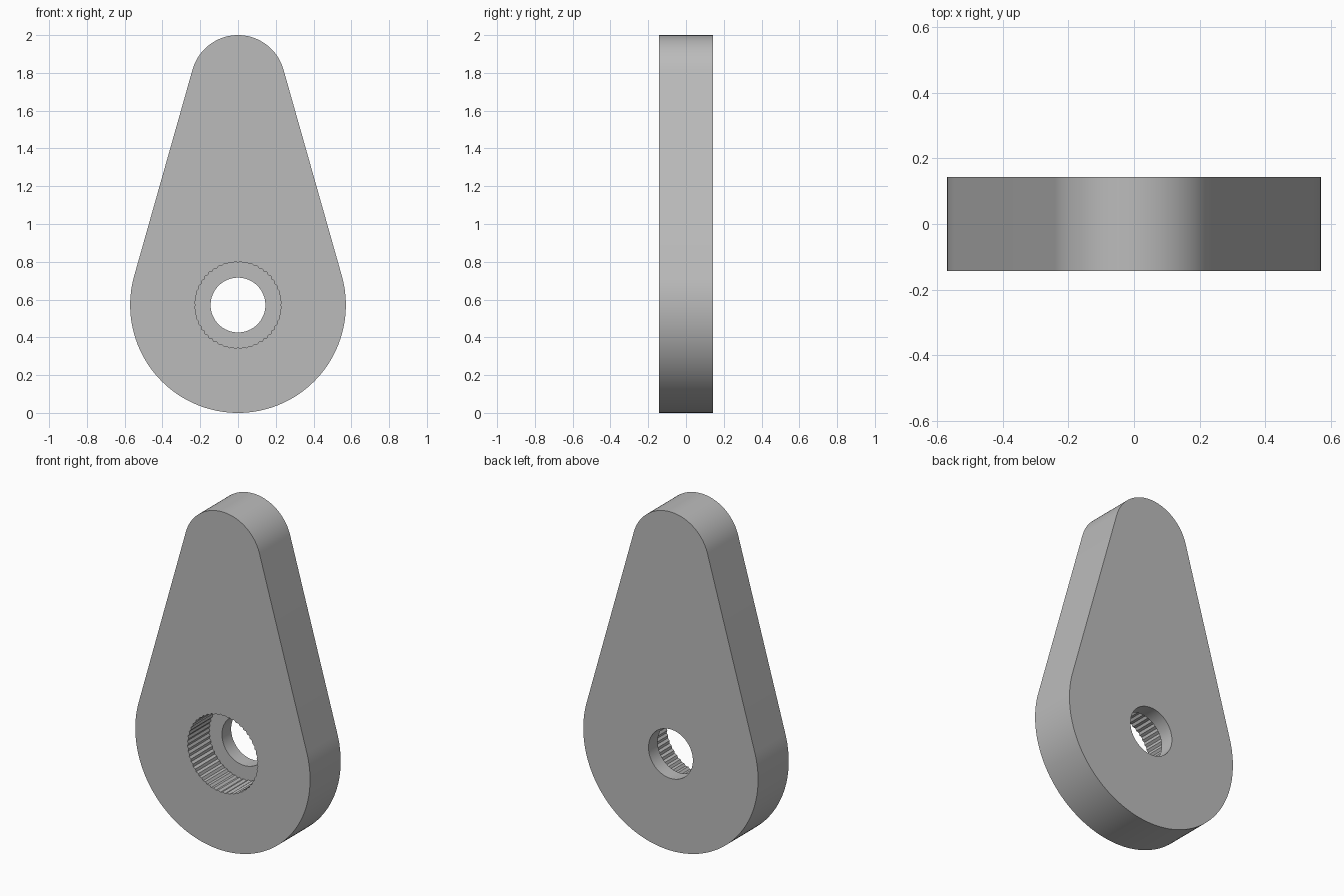
import bpy
import bmesh
from math import sin, cos, asin, pi, radians

cube = bpy.data.objects.get("Cube")
if cube:
    bpy.data.objects.remove(cube, do_unlink=True)

HALF = 0.143                    # half thickness
FLOOR = 0.057                   # depth position of the socket floor
BIG, SMALL = 0.571, 0.25        # end radii
HUB_Z, TIP_Z = BIG, 2 - SMALL   # end centres
TEETH = 48


def arc(radius, z, start, end, steps):
    return [(radius * cos(start + (end - start) * i / steps),
             z + radius * sin(start + (end - start) * i / steps))
            for i in range(steps + 1)]


# Profiles: tapered outline, round bore, toothed socket
tilt = asin((BIG - SMALL) / (TIP_Z - HUB_Z))
outline = (arc(SMALL, TIP_Z, tilt, pi - tilt, 48)
           + arc(BIG, HUB_Z, pi - tilt, 2 * pi + tilt, 80))
bore = arc(0.145, HUB_Z, 0, 2 * pi, 64)[:-1]
socket = []
for i in range(TEETH * 2):
    r = 0.231 if i % 2 else 0.224
    a = pi * i / TEETH
    socket.append((r * cos(a), HUB_Z + r * sin(a)))

bm = bmesh.new()


def ring(points, y):
    verts = [bm.verts.new((x, y, z)) for x, z in points]
    edges = [bm.edges.new((v, verts[i - 1])) for i, v in enumerate(verts)]
    return verts, edges


def wall(a, b):
    for i in range(len(a[0])):
        bm.faces.new((a[0][i - 1], a[0][i], b[0][i], b[0][i - 1]))


def cap(outer, inner):
    bmesh.ops.triangle_fill(bm, edges=outer[1] + inner[1], use_beauty=True)


outer_front, outer_back = ring(outline, -HALF), ring(outline, HALF)
socket_front, socket_floor = ring(socket, -HALF), ring(socket, FLOOR)
bore_floor, bore_back = ring(bore, FLOOR), ring(bore, HALF)

# Flat faces and socket floor, then the side walls
cap(outer_front, socket_front)
cap(outer_back, bore_back)
cap(socket_floor, bore_floor)
wall(outer_front, outer_back)
wall(socket_front, socket_floor)
wall(bore_floor, bore_back)
bmesh.ops.recalc_face_normals(bm, faces=bm.faces[:])

mesh = bpy.data.meshes.new("lever_arm")
bm.to_mesh(mesh)
bm.free()
arm = bpy.data.objects.new("lever_arm", mesh)
bpy.context.collection.objects.link(arm)

# Plain grey
grey = bpy.data.materials.new("grey")
grey.use_nodes = True
colour = (0.5, 0.5, 0.5, 1)
grey.diffuse_color = colour
grey.node_tree.nodes["Principled BSDF"].inputs["Base Color"].default_value = colour
mesh.materials.append(grey)

bpy.ops.object.select_all(action="DESELECT")
arm.select_set(True)
bpy.context.view_layer.objects.active = arm
bpy.ops.object.shade_smooth_by_angle(angle=radians(25))
